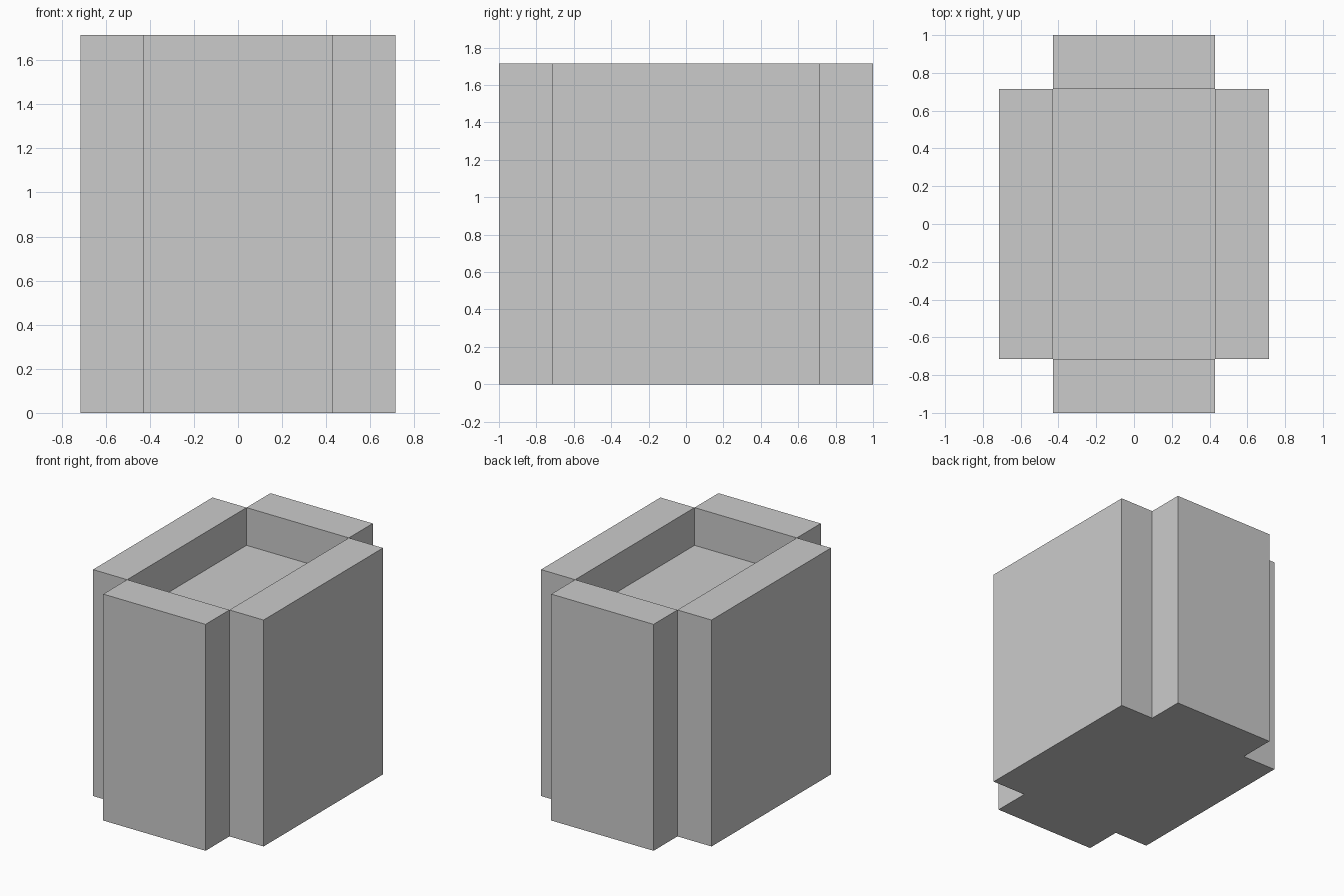
import bpy

if "Cube" in bpy.data.objects:
    bpy.data.objects.remove(bpy.data.objects["Cube"])

U = 1 / 7  # grid unit: the model is 10 x 14 x 12 of these


def box(name, x0, x1, y0, y1, z0, z1):
    """Axis-aligned box given by its limits in grid units."""
    size = [(x1 - x0) * U, (y1 - y0) * U, (z1 - z0) * U]
    centre = [(x0 + x1) * U / 2, (y0 + y1) * U / 2, (z0 + z1) * U / 2]
    bpy.ops.mesh.primitive_cube_add(size=1, location=centre)
    ob = bpy.context.object
    ob.name = ob.data.name = name
    for v in ob.data.vertices:
        v.co = [c * s for c, s in zip(v.co, size)]
    return ob


# Filling, sunk two units below the rim
box("filling", -3, 3, -5, 5, 0, 10)

# Side walls
box("left_wall", -5, -3, -5, 5, 0, 12)
box("right_wall", 3, 5, -5, 5, 0, 12)

# End walls, leaving the outer corners notched
box("front_wall", -3, 3, -7, -5, 0, 12)
box("back_wall", -3, 3, 5, 7, 0, 12)
